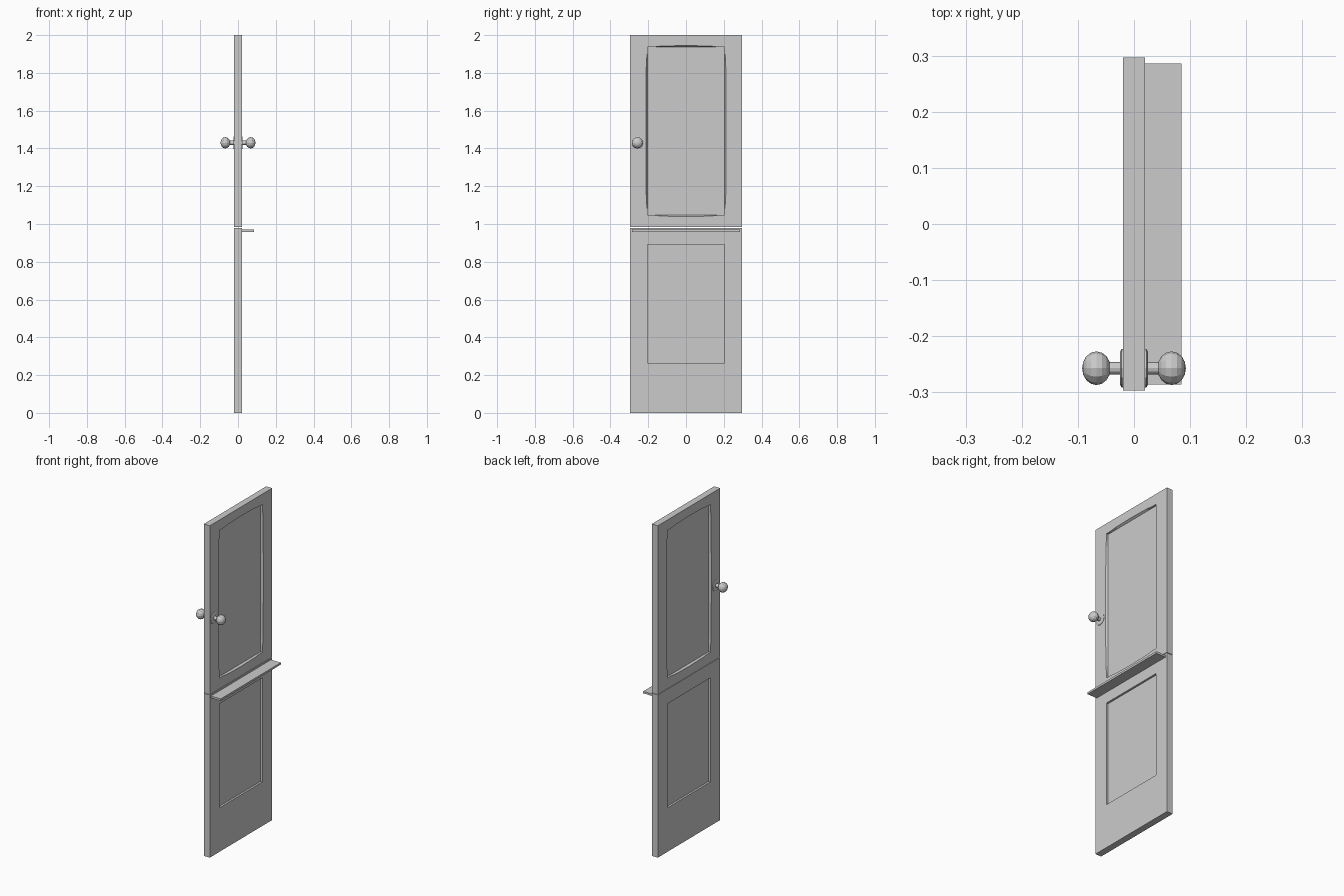
import bpy, bmesh
from math import pi, cos, sin

if "Cube" in bpy.data.objects:
    bpy.data.objects.remove(bpy.data.objects["Cube"])

HALF_T, HALF_W, PANEL_X = 0.02, 0.297, 0.008


def make_object(name, bm):
    bmesh.ops.recalc_face_normals(bm, faces=bm.faces)
    mesh = bpy.data.meshes.new(name)
    bm.to_mesh(mesh)
    bm.free()
    ob = bpy.data.objects.new(name, mesh)
    bpy.context.collection.objects.link(ob)
    return ob


def box(name, lo, hi):
    bm = bmesh.new()
    bmesh.ops.create_cube(bm, size=1)
    for v in bm.verts:
        for i in range(3):
            v.co[i] = lo[i] if v.co[i] < 0 else hi[i]
    return make_object(name, bm)


def rect_loop(y0, y1, z0, z1, bow=0):
    """Rectangle outline; bow pushes the middle of each side outward."""
    corners = [(y0, z0), (y1, z0), (y1, z1), (y0, z1)]
    normals = [(0, -1), (1, 0), (0, 1), (-1, 0)]
    pts = []
    for k in range(4):
        a, b, n = corners[k], corners[(k + 1) % 4], normals[k]
        length = abs(b[0] - a[0]) + abs(b[1] - a[1])
        for d, f in [(0, 0), (.035, 0), (.075, .65), (length / 2, 1),
                     (length - .075, .65), (length - .035, 0)]:
            t = d / length
            pts.append((a[0] + (b[0] - a[0]) * t + n[0] * bow * f,
                        a[1] + (b[1] - a[1]) * t + n[1] * bow * f))
    return pts


def door_leaf(name, z0, z1, p0, p1, bow):
    """Slab with a recessed panel on both faces."""
    bm = bmesh.new()
    outer = rect_loop(-HALF_W, HALF_W, z0, z1)
    rim = rect_loop(-.205, .205, p0, p1, bow)
    panel = rect_loop(-.205, .205, p0, p1)

    def ring(pts, x):
        return [bm.verts.new((x, y, z)) for y, z in pts]

    rings = [ring(panel, -PANEL_X), ring(rim, -HALF_T), ring(outer, -HALF_T),
             ring(outer, HALF_T), ring(rim, HALF_T), ring(panel, PANEL_X)]
    for a, b in zip(rings, rings[1:]):
        for i in range(len(a)):
            j = (i + 1) % len(a)
            bm.faces.new((a[i], a[j], b[j], b[i]))
    bm.faces.new(rings[0])
    bm.faces.new(rings[-1])
    return make_object(name, bm)


def knob(name, side, segments=12):
    """Lathed rose, stem and ball along the x axis."""
    profile = [(.018, .034), (.0225, .034), (.025, .029), (.025, .011), (.044, .011)]
    profile += [(.067 - .0255 * cos(a), .030 * sin(a))
                for a in [pi * k / 8 for k in range(1, 8)]]
    bm = bmesh.new()
    rings = [[bm.verts.new((side * x, -.257 + r * cos(2 * pi * i / segments),
                            1.43 + r * sin(2 * pi * i / segments)))
              for i in range(segments)] for x, r in profile]
    for a, b in zip(rings, rings[1:]):
        for i in range(segments):
            j = (i + 1) % segments
            bm.faces.new((a[i], a[j], b[j], b[i]))
    tip = bm.verts.new((side * .0925, -.257, 1.43))
    for i in range(segments):
        bm.faces.new((rings[-1][i], rings[-1][(i + 1) % segments], tip))
    bm.faces.new(rings[0])
    return make_object(name, bm)


# two halves of the split door
door_leaf("upper_door", .983, 2.0, 1.047, 1.937, .008)
door_leaf("lower_door", 0, .98, .265, .892, 0)

# ledge on top of the lower half
box("shelf", (HALF_T - .002, -.286, .958), (.085, .286, .97))

# knobs on both faces
knob("front_knob", 1)
knob("back_knob", -1)
